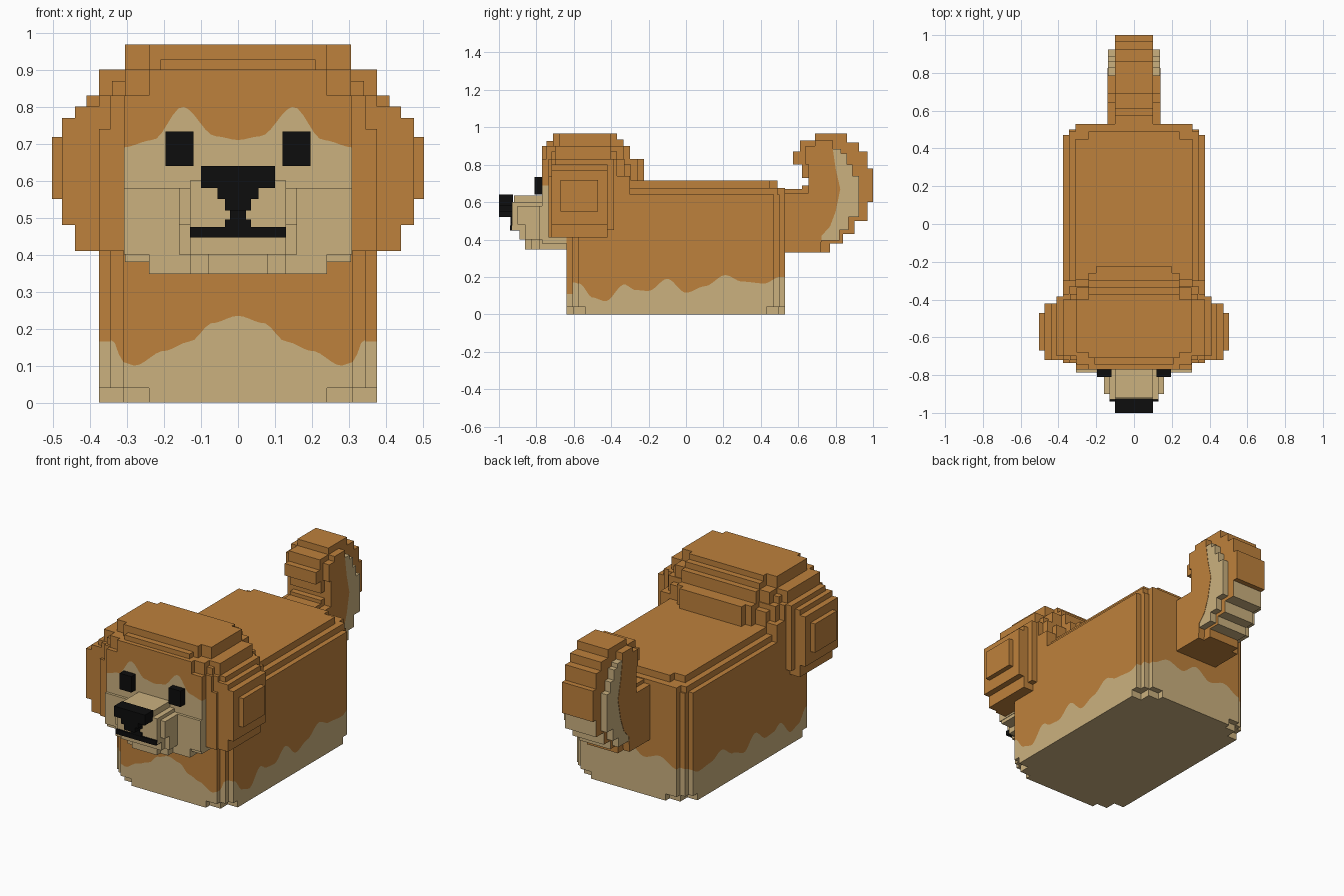
import bpy, bmesh, math

if "Cube" in bpy.data.objects:
    bpy.data.objects.remove(bpy.data.objects["Cube"])


def material(name, r, g, b):
    m = bpy.data.materials.new(name)
    m.diffuse_color = (r, g, b, 1)
    m.use_nodes = True
    m.node_tree.nodes["Principled BSDF"].inputs["Base Color"].default_value = m.diffuse_color
    return m


BROWN = material("caramel fur", 0.515, 0.220, 0.045)
CREAM = material("cream fur", 0.597, 0.440, 0.212)
BLACK = material("black", 0.004, 0.004, 0.004)


def finish(name, bm, mats):
    bmesh.ops.recalc_face_normals(bm, faces=bm.faces)
    me = bpy.data.meshes.new(name)
    bm.to_mesh(me)
    bm.free()
    for m in mats:
        me.materials.append(m)
    ob = bpy.data.objects.new(name, me)
    bpy.context.collection.objects.link(ob)
    return ob


def blocks(name, mat, boxes):
    """Joined boxes, each (x0, x1, y0, y1, z0, z1)."""
    bm = bmesh.new()
    for x0, x1, y0, y1, z0, z1 in boxes:
        vs = bmesh.ops.create_cube(bm, size=1)["verts"]
        for v in vs:
            v.co = (x0 if v.co.x < 0 else x1, y0 if v.co.y < 0 else y1,
                    z0 if v.co.z < 0 else z1)
    return finish(name, bm, [mat])


def centred(boxes):
    """Boxes given as (half width, y0, y1, z0, z1)."""
    return [(-w, w, *rest) for w, *rest in boxes]


def curve(table, t):
    """Smoothed interpolation through (position, height) pairs."""
    for (a, ha), (b, hb) in zip(table, table[1:]):
        if t <= b:
            f = max(0, min(1, (t - a) / (b - a)))
            return ha + (hb - ha) * f * f * (3 - 2 * f)
    return table[-1][1]


def two_tone(name, path, z0, z1, wave):
    """Upright prism, cream below a wavy line and brown above it."""
    pts = []
    for (ax, ay), (bx, by) in zip(path, path[1:] + path[:1]):
        n = max(1, math.ceil(math.hypot(bx - ax, by - ay) / 0.015))
        pts += [(ax + (bx - ax) * i / n, ay + (by - ay) * i / n) for i in range(n)]
    bm = bmesh.new()
    rings = [[bm.verts.new((x, y, z)) for (x, y), z in zip(pts, zs)]
             for zs in ([z0] * len(pts), [wave(*p) for p in pts], [z1] * len(pts))]
    for k in range(2):
        lo, hi = rings[k], rings[k + 1]
        for i in range(len(pts)):
            j = (i + 1) % len(pts)
            bm.faces.new((lo[i], lo[j], hi[j], hi[i])).material_index = k
    bm.faces.new(rings[0][::-1]).material_index = 0
    bm.faces.new(rings[2]).material_index = 1
    return finish(name, bm, [CREAM, BROWN])


def side_prism(name, half, profile, mats):
    """Profile in (y, z) extruded across x."""
    bm = bmesh.new()
    a = [bm.verts.new((-half, y, z)) for y, z in profile]
    b = [bm.verts.new((half, y, z)) for y, z in profile]
    bm.faces.new(a)
    bm.faces.new(b[::-1])
    for i in range(len(a)):
        j = (i + 1) % len(a)
        bm.faces.new((a[i], b[i], b[j], a[j]))
    return finish(name, bm, mats)


# Body: notched block with a wavy cream skirt
FRONT = [(0, .235), (.07, .215), (.13, .165), (.2, .14), (.28, .1), (.31, .11), (.34, .17)]
SIDE = [(-.57, .165), (-.5, .09), (-.43, .07), (-.33, .16), (-.27, .13), (-.2, .125),
        (-.1, .19), (0, .115), (.1, .15), (.21, .21), (.3, .175), (.42, .165), (.5, .2)]
BACK = [(0, .28), (.1, .22), (.2, .25), (.31, .2)]


def skirt(x, y):
    if y < -.59:
        return curve(FRONT, abs(x))
    return curve(BACK, abs(x)) if y > .49 else curve(SIDE, y)


Y0, Y1 = -.638, .53
corner = [(.375, .06), (.345, .06), (.345, .03), (.31, .03), (.31, 0)]
path = [(x, Y1 - d) for x, d in corner]
path += [(-x, Y1 - d) for x, d in corner[::-1]]
path += [(-x, Y0 + d) for x, d in corner]
path += [(x, Y0 + d) for x, d in corner[::-1]]
two_tone("body", path, .04, .64, skirt)
blocks("body_base", CREAM, centred([
    (.24, Y0, Y1, 0, .04), (.31, Y0 + .035, Y1 - .035, 0, .04),
    (.375, Y0 + .1, Y1 - .1, 0, .04)]))
blocks("back_ridge", BROWN, centred([
    (.345, -.6, .49, .64, .675), (.31, -.6, Y1, .64, .675),
    (.31, -.6, .45, .675, .715), (.24, -.6, .49, .675, .715)]))

# Head: stepped layers rounding off to the back and the crown
blocks("head", BROWN, centred([
    (.24, -.71, -.37, .9, .968), (.305, -.68, -.40, .9, .968),
    (.21, -.745, -.37, .9, .928), (.24, -.71, -.335, .9, .935),
    (.305, -.745, -.335, .83, .9), (.24, -.77, -.30, .83, .9),
    (.375, -.70, -.40, .83, .9), (.34, -.72, -.37, .83, .87),
    (.2, -.72, -.225, .6, .83), (.24, -.72, -.26, .6, .83),
    (.31, -.735, -.295, .6, .80), (.345, -.735, -.33, .6, .83),
    (.375, -.735, -.30, .41, .74), (.375, -.72, -.37, .7, .83),
    (.41, -.70, -.40, .45, .83)]))

# Face slab with the cream mask
MASK = [(0, .71), (.06, .72), (.15, .80), (.23, .71), (.31, .69)]
two_tone("face", [(-.308, -.77), (.308, -.77), (.308, -.70), (-.308, -.70)],
         .40, .83, lambda x, y: curve(MASK, abs(x)))

# Ears: flat stepped discs on both sides
for side, s in (("right", 1), ("left", -1)):
    blocks(side + "_ear", BROWN, [
        (min(s * .3, s * w), max(s * .3, s * w), *r) for w, *r in [
            (.41, -.70, -.385, .45, .83), (.44, -.72, -.42, .41, .80),
            (.475, -.72, -.42, .48, .77), (.503, -.67, -.47, .55, .718)]])
    blocks(side + "_eye", BLACK, [
        (s * .158 - .038, s * .158 + .038, -.81, -.76, .64, .733)])

# Cheeks, muzzle and chin
blocks("cheeks", CREAM, centred([
    (.308, -.785, -.64, .40, .58), (.305, -.77, -.64, .38, .41),
    (.24, -.785, -.63, .348, .45)]))
blocks("muzzle", CREAM, centred([
    (.16, -.90, -.76, .48, .58), (.13, -.93, -.76, .45, .60),
    (.10, -.92, -.76, .58, .635)]))
blocks("chin", CREAM, centred([
    (.16, -.86, -.76, .40, .48), (.13, -.89, -.76, .40, .45),
    (.08, -.86, -.76, .348, .41), (.13, -.83, -.76, .348, .41)]))
blocks("nose", BLACK, centred([
    (.10, -1.0, -.925, .58, .64), (.055, -1.0, -.925, .55, .582),
    (.035, -1.0, -.925, .52, .552), (.021, -.938, -.92, .46, .53)]))
blocks("mouth", BLACK, centred([
    (.035, -.938, -.92, .475, .495), (.13, -.94, -.86, .447, .475)]))

# Tail: stepped curl with cream bands on both flanks
core = [(.50, .33), (.77, .33), (.77, .38), (.84, .38), (.84, .43), (.90, .43), (.90, .5),
        (.97, .5), (.97, .6), (1, .6), (1, .78), (.97, .78), (.97, .87), (.925, .87),
        (.925, .92), (.86, .92), (.86, .968), (.69, .968), (.69, .93), (.61, .93),
        (.61, .87), (.573, .87), (.573, .8), (.62, .8), (.62, .73), (.655, .73),
        (.655, .69), (.62, .69), (.62, .67), (.50, .67)]
tail = side_prism("tail", .1, core, [BROWN, CREAM])
for p in tail.data.polygons:
    c = p.center
    if abs(p.normal.x) < .5 and c.y > .78 and c.z < .6:
        p.material_index = 1

inner = [(.725, .42), (.77, .47), (.80, .55), (.825, .67), (.80, .78), (.785, .885)]
side_prism("tail_side", .14, [(.5, .33), (.72, .33)] + inner +
           [(.785, .93), (.69, .93), (.69, .9), (.64, .9), (.64, .80), (.655, .80),
            (.655, .65), (.5, .65)], [BROWN])
side_prism("tail_band", .138, [(.72, .395), (.82, .395), (.82, .45), (.87, .45), (.87, .52),
                               (.925, .52), (.925, .74), (.89, .74), (.89, .80), (.86, .80),
                               (.86, .86), (.83, .86), (.83, .885)] + inner[::-1], [CREAM])
